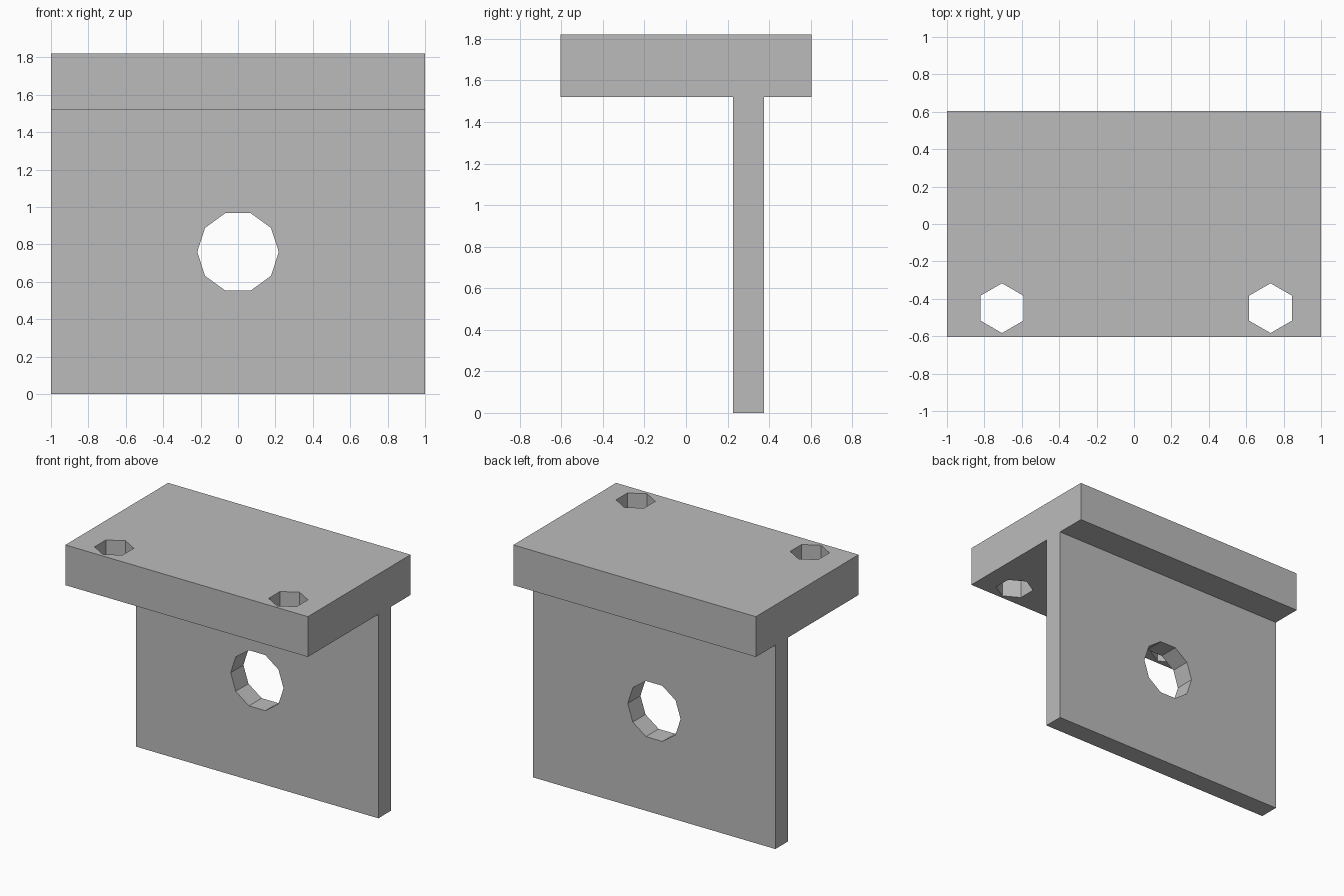
import bpy
import math

cube = bpy.data.objects.get("Cube")
if cube:
    bpy.data.objects.remove(cube, do_unlink=True)

# Single plain grey
grey = bpy.data.materials.new("plain_grey")
grey.use_nodes = True
colour = (0.5, 0.5, 0.5, 1.0)
grey.diffuse_color = colour
grey.node_tree.nodes["Principled BSDF"].inputs["Base Color"].default_value = colour


def box(name, low, high):
    centre = [(a + b) / 2 for a, b in zip(low, high)]
    bpy.ops.mesh.primitive_cube_add(size=1, location=centre)
    obj = bpy.context.object
    obj.name = name
    obj.scale = [b - a for a, b in zip(low, high)]
    bpy.ops.object.transform_apply(location=False, rotation=False, scale=True)
    obj.data.materials.append(grey)
    return obj


def drill(target, sides, radius, location, rotation):
    """Cut a straight polygonal hole through the target."""
    bpy.ops.mesh.primitive_cylinder_add(
        vertices=sides, radius=radius, depth=1, location=location, rotation=rotation)
    cutter = bpy.context.object
    cutter.name = "hole_cutter"
    cutter.hide_render = True
    cutter.data.materials.append(grey)
    cut = target.modifiers.new("hole", "BOOLEAN")
    cut.operation = "DIFFERENCE"
    cut.solver = "EXACT"
    cut.object = cutter
    bpy.context.view_layer.objects.active = target
    bpy.ops.object.modifier_apply(modifier=cut.name)
    bpy.data.objects.remove(cutter, do_unlink=True)


# Horizontal top plate with two hexagonal bolt holes near the front
top_plate = box("top_plate", (-1, -0.605, 1.52), (1, 0.605, 1.82))
for x in (-0.706, 0.73):
    drill(top_plate, 6, 0.133, (x, -0.45, 1.67), (0, 0, 0))

# Upright plate with a ten-sided hole, corners pointing sideways
upright_plate = box("upright_plate", (-1, 0.225, 0), (1, 0.375, 1.52))
drill(upright_plate, 10, 0.218, (0, 0.3, 0.76), (math.pi / 2, math.pi / 2, 0))

# Join the two plates into one solid bracket
join = top_plate.modifiers.new("join", "BOOLEAN")
join.operation = "UNION"
join.solver = "EXACT"
join.object = upright_plate
bpy.context.view_layer.objects.active = top_plate
bpy.ops.object.modifier_apply(modifier=join.name)
bpy.data.objects.remove(upright_plate, do_unlink=True)
top_plate.name = "bracket"
